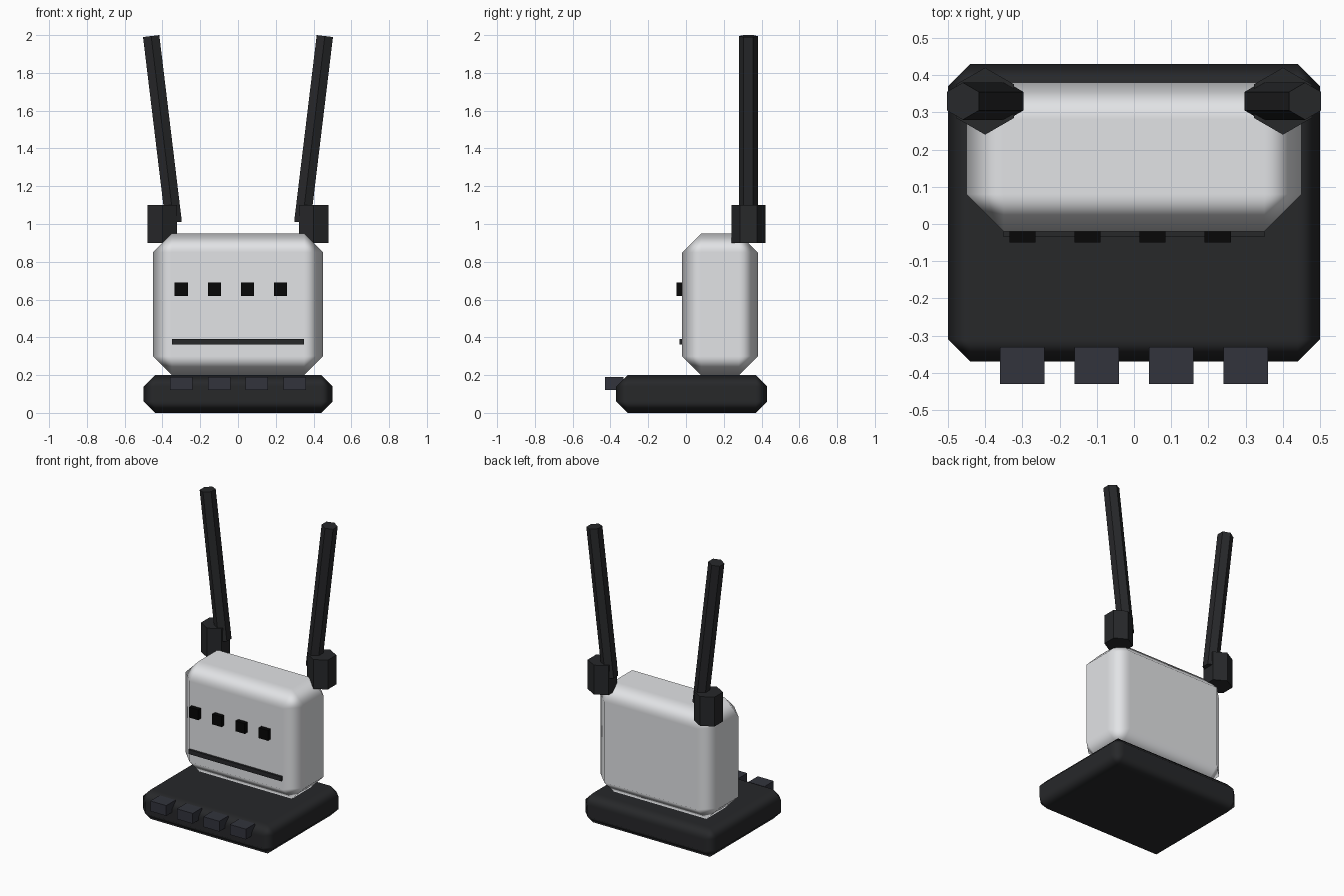
import bpy
from math import radians

if "Cube" in bpy.data.objects:
    bpy.data.objects.remove(bpy.data.objects["Cube"])


def material(name, rgb):
    m = bpy.data.materials.new(name)
    m.diffuse_color = (*rgb, 1)
    m.use_nodes = True
    m.node_tree.nodes["Principled BSDF"].inputs["Base Color"].default_value = m.diffuse_color
    return m


dark = material("dark_plastic", (0.02, 0.021, 0.023))
black = material("black", (0.002, 0.002, 0.002))
slate = material("slate", (0.032, 0.034, 0.046))
light = material("light_grey", (0.76, 0.77, 0.79))


def box(name, lo, hi, mat, bevel=0):
    """Box between two corners, optionally with a soft-shaded chamfer."""
    bpy.ops.mesh.primitive_cube_add(size=1, location=[(a + b) / 2 for a, b in zip(lo, hi)])
    ob = bpy.context.object
    ob.name = name
    ob.scale = [b - a for a, b in zip(lo, hi)]
    bpy.ops.object.transform_apply(location=False, rotation=False, scale=True)
    ob.data.materials.append(mat)
    if bevel:
        bpy.ops.object.shade_smooth()
        mod = ob.modifiers.new("chamfer", "BEVEL")
        mod.width = bevel
        mod.segments = 1
        mod.limit_method = "NONE"
        mod.harden_normals = True
    return ob


def hex_rod(name, radius, depth, loc, tilt, mat):
    bpy.ops.mesh.primitive_cylinder_add(vertices=6, radius=radius, depth=depth,
                                        location=loc, rotation=(0, tilt, 0))
    ob = bpy.context.object
    ob.name = name
    ob.data.materials.append(mat)
    return ob


# Base slab and upright housing
box("base", (-0.5, -0.37, 0), (0.5, 0.43, 0.2), dark, 0.06)
box("housing", (-0.45, -0.02, 0.2), (0.45, 0.38, 0.95), light, 0.1)

# Front indicator lights and trim strip
for i in range(4):
    x = -0.3 + i * 0.175
    box(f"indicator_{i + 1}", (x - 0.035, -0.05, 0.62), (x + 0.035, 0.0, 0.69), black)
box("trim_strip", (-0.35, -0.035, 0.362), (0.35, -0.005, 0.392), dark)

# Port blocks along the front of the base
for i in range(4):
    x = -0.3 + i * 0.2
    box(f"port_{i + 1}", (x - 0.06, -0.43, 0.12), (x + 0.06, -0.33, 0.19), slate)

# Antenna sockets and tilted antennas on both sides
for side, s in (("left", -1), ("right", 1)):
    hex_rod(f"antenna_socket_{side}", 0.09, 0.2, (s * 0.4, 0.33, 1.0), 0, dark)
    hex_rod(f"antenna_{side}", 0.05, 0.995, (s * 0.4, 0.33, 1.501), s * radians(6.9), dark)
